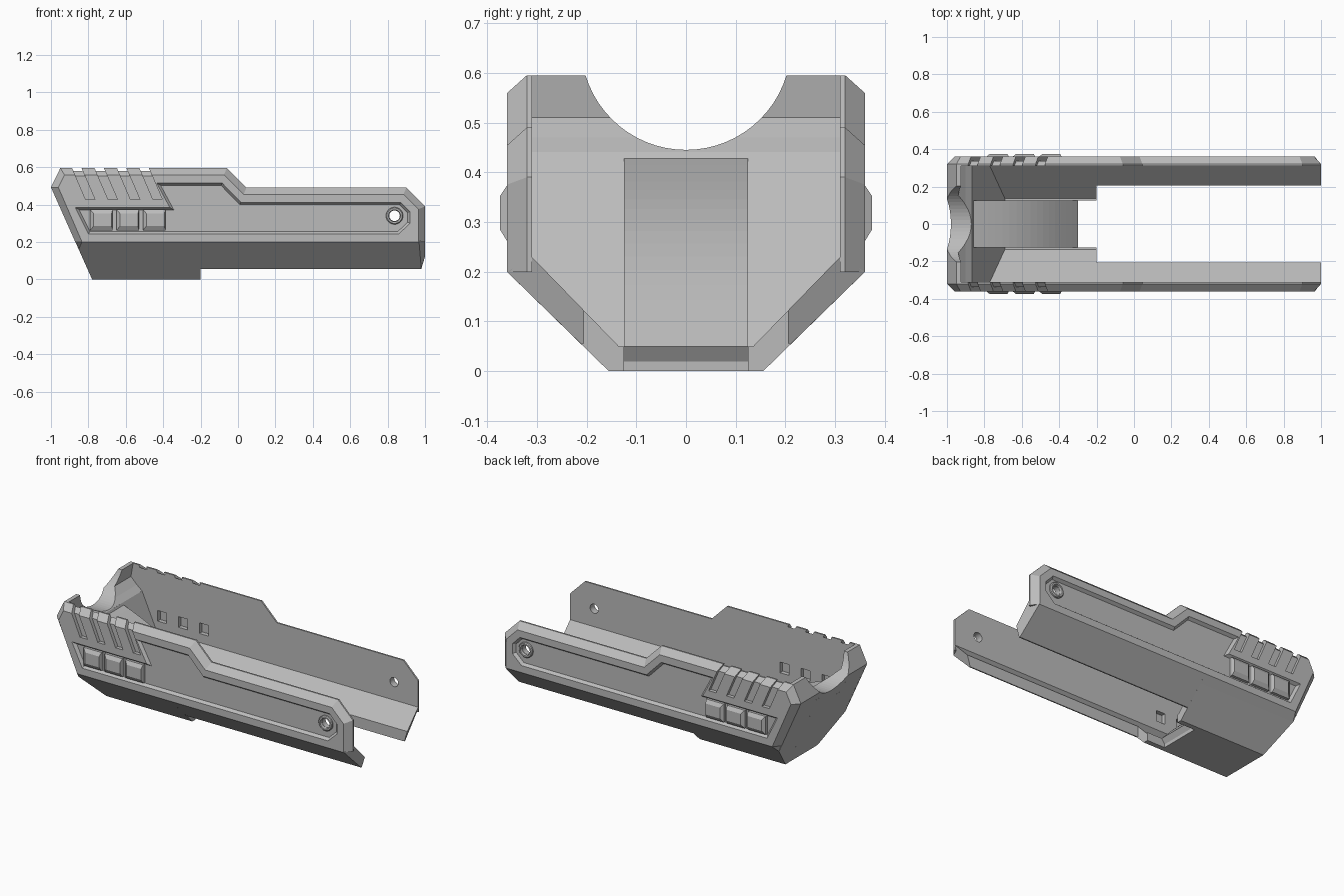
import bpy, bmesh, math
from mathutils import Vector

if "Cube" in bpy.data.objects:
    bpy.data.objects.remove(bpy.data.objects["Cube"])

GREY = bpy.data.materials.new("matte grey")
GREY.diffuse_color = (0.5, 0.5, 0.5, 1)
GREY.use_nodes = True
GREY.node_tree.nodes["Principled BSDF"].inputs["Base Color"].default_value = GREY.diffuse_color


def loft(name, rings, wrap=False):
    """Skin rings of 3D points; cap both ends, or join last ring to first."""
    bm = bmesh.new()
    vs = [[bm.verts.new(p) for p in r] for r in rings]
    n = len(vs[0])
    pairs = list(zip(vs, vs[1:])) + ([(vs[-1], vs[0])] if wrap else [])
    for a, b in pairs:
        for i in range(n):
            j = (i + 1) % n
            bm.faces.new((a[i], a[j], b[j], b[i]))
    if not wrap:
        bm.faces.new(vs[0])
        bm.faces.new(vs[-1])
    bmesh.ops.recalc_face_normals(bm, faces=bm.faces)
    me = bpy.data.meshes.new(name)
    bm.to_mesh(me)
    bm.free()
    me.materials.append(GREY)
    ob = bpy.data.objects.new(name, me)
    bpy.context.collection.objects.link(ob)
    return ob


def along_y(name, *layers):
    """Layers are (y, xz outline)."""
    return loft(name, [[(x, y, z) for x, z in pts] for y, pts in layers])


def along_x(name, pts, x0, x1):
    """Extrude a yz outline between two end functions of (y, z)."""
    return loft(name, [[(f(y, z), y, z) for y, z in pts] for f in (x0, x1)])


def inset(pts, d):
    """Mitred inward offset of a clockwise outline."""
    out, n = [], len(pts)
    for i in range(n):
        p, a, b = Vector(pts[i]), Vector(pts[i - 1]), Vector(pts[(i + 1) % n])
        u, v = (p - a).normalized(), (b - p).normalized()
        n1, n2 = Vector((u.y, -u.x)), Vector((v.y, -v.x))
        out.append(tuple(p + (n1 + n2) * d / (1 + n1.dot(n2))))
    return out


def circle(cx, cz, r, n=32):
    return [(cx + r * math.cos(2 * math.pi * i / n), cz + r * math.sin(2 * math.pi * i / n)) for i in range(n)]


def rect(x0, x1, z0, z1):
    return [(x0, z0), (x0, z1), (x1, z1), (x1, z0)]


def cut(ob, cutter):
    cutter.hide_render = True
    m = ob.modifiers.new("cut", 'BOOLEAN')
    m.operation, m.solver, m.object = 'DIFFERENCE', 'EXACT', cutter
    with bpy.context.temp_override(object=ob, active_object=ob, selected_objects=[ob]):
        bpy.ops.object.modifier_apply(modifier=m.name)
    bpy.data.objects.remove(cutter)


def mirror_y(ob):
    m = ob.modifiers.new("mirror", 'MIRROR')
    m.use_axis = (False, True, False)
    m.use_mirror_merge = False


def const(v):
    return lambda y, z: v


SLANT = 0.447


def rear(y, z):
    return -0.78 - SLANT * z + max(0, (y - 0.32) / 0.04) * 0.035


# Side wall with chamfered rim
wall = [(-0.87, 0.2), (-1, 0.492), (-0.95, 0.595), (-0.06, 0.595),
        (0.045, 0.49), (0.9, 0.49), (1, 0.39), (1, 0.2)]
face = inset(wall, 0.036)
face[0], face[-1] = (-0.834, 0.2), (0.965, 0.2)
side = along_y("side_wall", (0.31, wall), (0.32, wall), (0.36, face))

# Long recessed panel
panel = [(-0.8, 0.243), (-0.87, 0.385), (-0.365, 0.385), (-0.435, 0.515), (-0.085, 0.515),
         (0.015, 0.412), (0.87, 0.412), (0.92, 0.36), (0.92, 0.3), (0.86, 0.243)]
cut(side, along_y("panel_cutter", (0.38, panel), (0.36, panel), (0.343, inset(panel, 0.013))))

# Slanted grip slots that run out over the top chamfer
slot = [(0.338, 0.428), (0.338, 0.553), (0.3, 0.59), (0.3, 0.65), (0.4, 0.65), (0.4, 0.428)]
for i in range(4):
    xs = -0.815 + 0.12 * i
    cut(side, along_x("slot_cutter", slot,
                      lambda y, z: xs - 0.43 * (z - 0.428),
                      lambda y, z: xs + 0.05 - 0.43 * (z - 0.428)))

# Pin hole, and button pockets on the inside
cut(side, along_y("hole_cutter", (0.25, circle(0.837, 0.34, 0.028)), (0.4, circle(0.837, 0.34, 0.028))))
BUTTONS = [-0.73 + 0.141 * i for i in range(3)]
for x in BUTTONS:
    p = rect(x - 0.03, x + 0.03, 0.285, 0.35)
    cut(side, along_y("pocket_cutter", (0.28, p), (0.338, p)))
mirror_y(side)

# Buttons
for i, x in enumerate(BUTTONS):
    b = rect(x - 0.06, x + 0.06, 0.262, 0.373)
    top = rect(x - 0.042, x + 0.054, 0.285, 0.352)
    mirror_y(along_y(f"button_{i + 1}", (0.336, b), (0.36, b), (0.374, top)))

# Collar round the pin hole
collar = loft("pin_collar", [[(x, y, z) for x, z in circle(0.837, 0.34, r)] for r, y in
                             ((0.046, 0.335), (0.046, 0.352), (0.041, 0.357), (0.032, 0.357), (0.028, 0.335))], True)
mirror_y(collar)

# Sloped lower shell, deep at the rear and trimmed to a rail at the front
lower = [(0.36, 0.2), (0.32, 0.161), (0.155, 0), (0.125, 0), (0.125, 0.05), (0.135, 0.05), (0.31, 0.23)]
mirror_y(along_x("lower_shell", lower, rear, const(-0.2)))
rail = [(0.36, 0.2), (0.212, 0.056), (0.205, 0.056), (0.205, 0.122), (0.31, 0.23)]
mirror_y(along_x("lower_rail", rail, const(-0.2),
                 lambda y, z: 0.968 if y > 0.35 else 0.98 if z < 0.1 else 1))

# Slanted rear wall
back = [(0.155, 0), (0.32, 0.161), (0.32, 0.441), (-0.32, 0.441), (-0.32, 0.161), (-0.155, 0)]
along_x("rear_wall", back, rear, lambda y, z: -0.69 - SLANT * (z - 0.05))

# Stepped top of the rear wall with a round cut-out
lip = [(-0.977, 0.441), (-1, 0.492), (-0.95, 0.595), (-0.925, 0.595),
       (-0.94, 0.51), (-0.90, 0.47), (-0.865, 0.441)]
top_lip = along_y("rear_lip", (-0.32, lip), (0.32, lip))
cut(top_lip, along_x("round_cutter", circle(0, 0.656, 0.211, 64), const(-1.2), const(-0.7)))

# Curved ramp and floor between the lower shells
a, b = Vector((-0.865, 0.43)), Vector((-0.3, 0.05))
bulge = Vector((0.38, 0.565)).normalized() * 0.05
arc = [tuple(a.lerp(b, t / 16) + bulge * math.sin(math.pi * t / 16)) for t in range(17)]
ramp = [(-0.78, 0), (-0.95, 0.38)] + arc + [(-0.32, 0.02), (-0.32, 0)]
along_y("ramp", (-0.125, ramp), (0.125, ramp))
